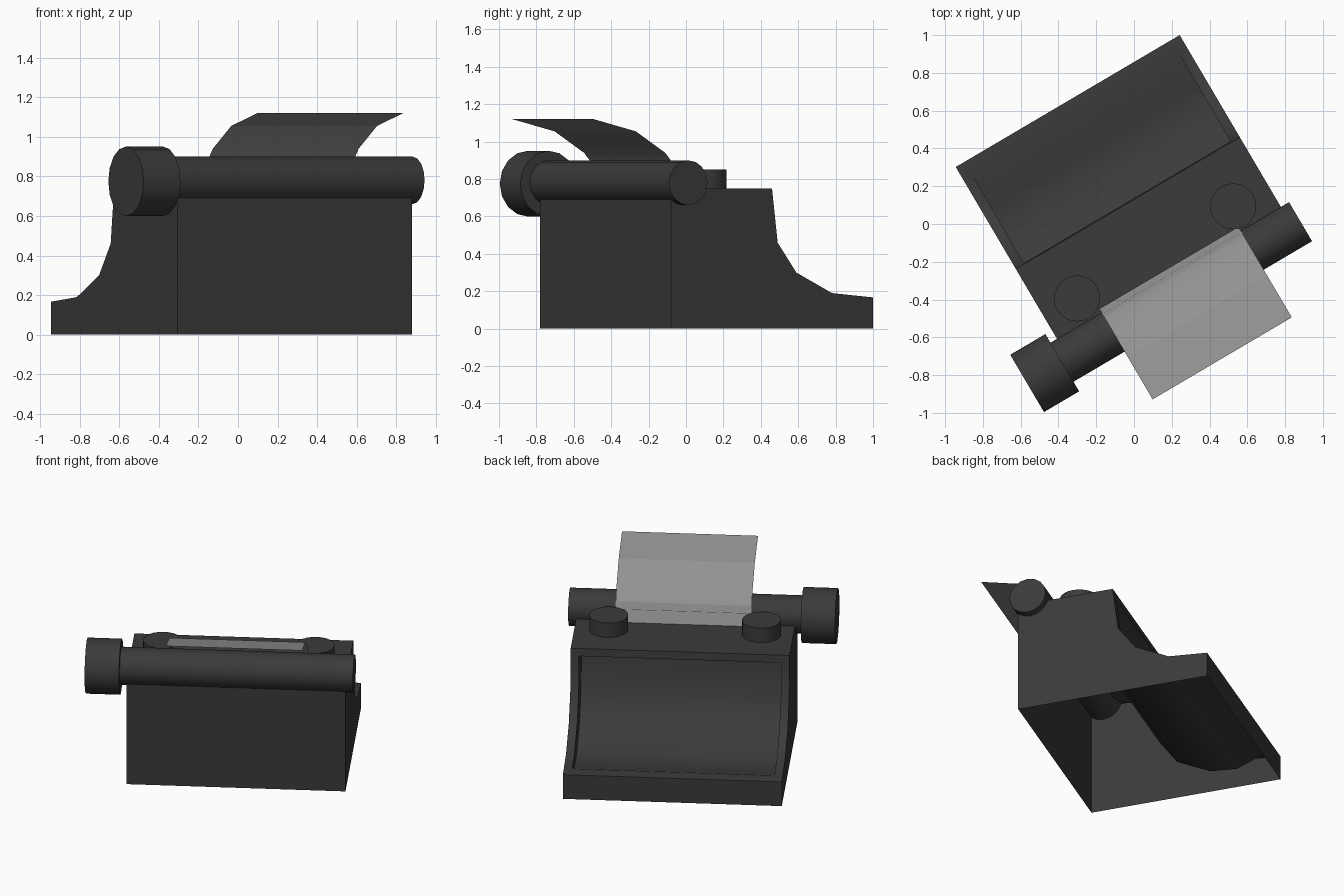
import bpy, bmesh, math
from mathutils import Matrix

if "Cube" in bpy.data.objects:
    bpy.data.objects.remove(bpy.data.objects["Cube"])

TURN = math.radians(30.5)      # whole machine is turned on the ground
MID = 0.028                    # middle of the body across its width


def material(name, value):
    m = bpy.data.materials.new(name)
    m.diffuse_color = (value, value, value, 1)
    m.use_nodes = True
    m.node_tree.nodes["Principled BSDF"].inputs["Base Color"].default_value = m.diffuse_color
    return m


DARK = material("dark_metal", 0.043)
PAPER = material("grey_paper", 0.29)


def finish(name, bm, mat, fix_normals=True):
    bmesh.ops.remove_doubles(bm, verts=bm.verts, dist=0.0005)
    if fix_normals:
        bmesh.ops.recalc_face_normals(bm, faces=bm.faces)
    mesh = bpy.data.meshes.new(name)
    bm.to_mesh(mesh)
    bm.free()
    mesh.materials.append(mat)
    ob = bpy.data.objects.new(name, mesh)
    ob.rotation_euler.z = TURN
    bpy.context.collection.objects.link(ob)
    bpy.ops.object.select_all(action='DESELECT')
    ob.select_set(True)
    bpy.context.view_layer.objects.active = ob
    bpy.ops.object.shade_smooth_by_angle(angle=math.radians(35))
    return ob


def face(bm, points):
    return bm.faces.new([bm.verts.new(p) for p in points])


def strip(bm, profile, x0, x1):
    """Sweep a (y, z) profile from x0 to x1."""
    for (ya, za), (yb, zb) in zip(profile, profile[1:]):
        face(bm, [(x0, ya, za), (x1, ya, za), (x1, yb, zb), (x0, yb, zb)])


def cylinder(name, center, radius, length, along_x, sides):
    bm = bmesh.new()
    rot = Matrix.Rotation(math.pi / 2, 4, 'Y') if along_x else Matrix()
    bmesh.ops.create_cone(bm, cap_ends=True, segments=sides, radius1=radius,
                          radius2=radius, depth=length,
                          matrix=Matrix.Translation(center) @ rot)
    return finish(name, bm, DARK)


# Body: hollow shell, open underneath, with a sunken keyboard bay
slope = [(0.66, 0.174), (0.484, 0.19), (0.263, 0.30), (0.147, 0.46), (0.118, 0.70)]
front = [(0.739, 0.0), (0.739, 0.167)]
back = [(0.112, 0.75), (-0.516, 0.75), (-0.516, 0.0)]
bay = [(y - 0.19, z - 0.075) for y, z in slope]
outline = front + slope + back
x0, x3 = MID - 0.688, MID + 0.688
x1, x2 = x0 + 0.053, x3 - 0.053

bm = bmesh.new()
for a, b in ((x0, x1), (x2, x3)):
    strip(bm, outline, a, b)
strip(bm, front + slope[:1], x1, x2)
strip(bm, slope[-1:] + back, x1, x2)
strip(bm, slope[:1] + bay + slope[-1:], x1, x2)
for x in (x0, x3):                                  # outer side walls
    face(bm, [(x, y, z) for y, z in outline])
for x in (x1, x2):                                  # bay side walls
    for i in range(len(slope) - 1):
        face(bm, [(x, *slope[i]), (x, *slope[i + 1]), (x, *bay[i + 1]), (x, *bay[i])])
finish("body", bm, DARK)

# Roller running through the body, with its turning knob
cylinder("roller", (0.033, -0.437, 0.78), 0.12, 1.466, True, 16)
cylinder("roller_knob", (-0.808, -0.44, 0.775), 0.176, 0.216, True, 16)

# Ribbon spools on the top
for side, label in ((-1, "left"), (1, "right")):
    cylinder(label + "_spool", (0.02 + side * 0.48, -0.186, 0.77), 0.122, 0.16, False, 24)

# Curled sheet of paper
bm = bmesh.new()
strip(bm, [(-0.29, 0.74), (-0.345, 0.87), (-0.405, 0.94), (-0.588, 1.055), (-0.85, 1.12)],
      -0.386, 0.469)
bmesh.ops.recalc_face_normals(bm, faces=bm.faces)
if sum(f.normal.z for f in bm.faces) < 0:
    bmesh.ops.reverse_faces(bm, faces=bm.faces)
finish("paper_sheet", bm, PAPER, fix_normals=False)
